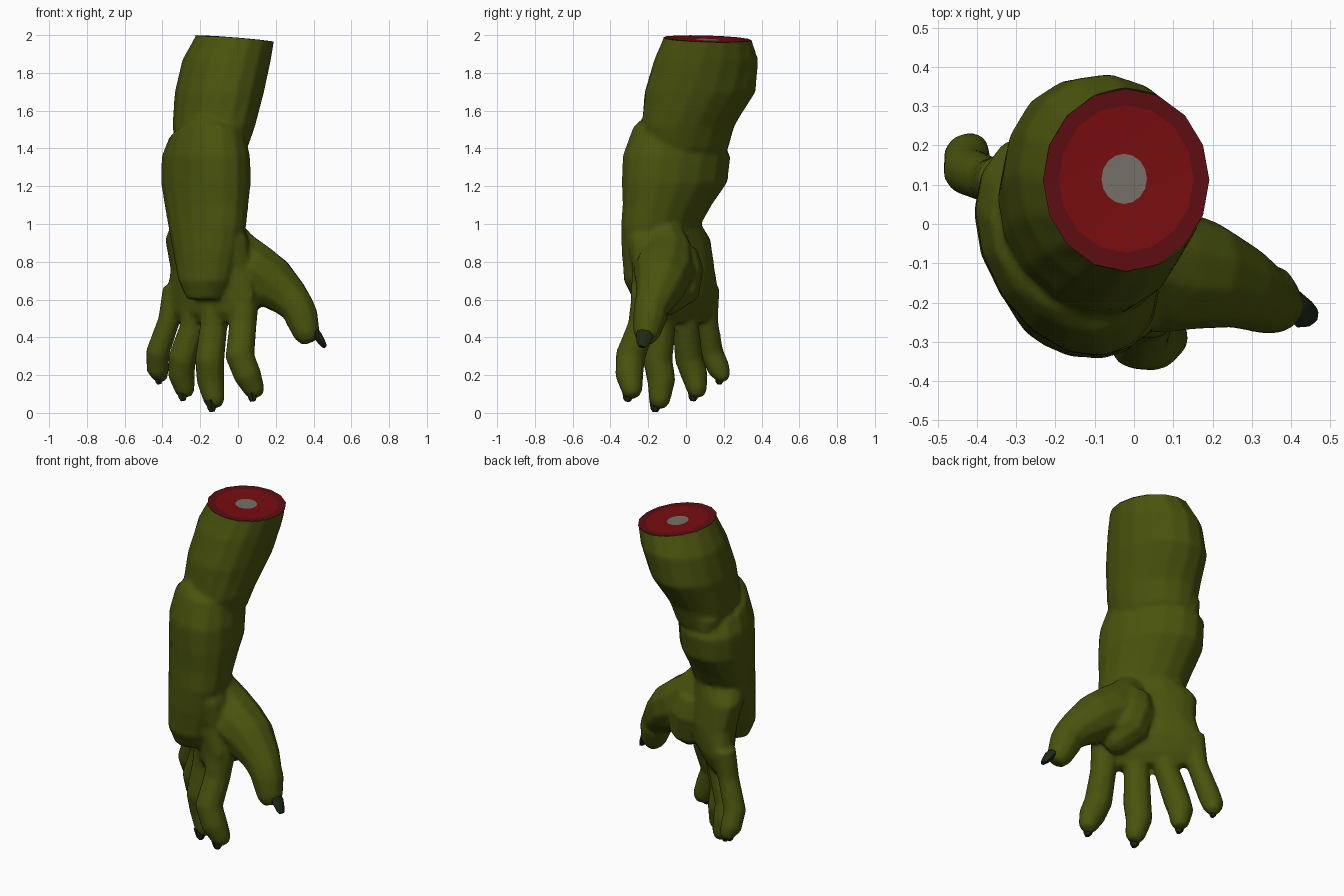
import bpy, bmesh, math
from mathutils import Vector

if "Cube" in bpy.data.objects:
    bpy.data.objects.remove(bpy.data.objects["Cube"])

def material(name, rgb):
    m = bpy.data.materials.new(name)
    m.diffuse_color = (*rgb, 1)
    m.use_nodes = True
    m.node_tree.nodes["Principled BSDF"].inputs["Base Color"].default_value = m.diffuse_color
    return m

skin = material("green_skin", (0.068, 0.086, 0.004))
flesh = material("red_flesh", (0.19, 0.004, 0.005))
rim = material("dark_red_rim", (0.11, 0.004, 0.006))
bone = material("grey_bone", (0.18, 0.165, 0.14))
nail = material("dark_nail", (0.012, 0.022, 0.007))

def select(objs):
    bpy.ops.object.select_all(action='DESELECT')
    for ob in objs:
        ob.select_set(True)
    bpy.context.view_layer.objects.active = objs[0]

def loft(name, rings, mats, bands=None):
    """Skin a stack of equal rings and close both ends."""
    n = len(rings[0])
    verts = [v for r in rings for v in r]
    faces, idx = [], []
    for k in range(len(rings) - 1):
        for i in range(n):
            j = (i + 1) % n
            faces.append((k*n + i, k*n + j, (k+1)*n + j, (k+1)*n + i))
            idx.append(bands[k] if bands else 0)
    faces += [tuple(range(n))[::-1], tuple(range((len(rings)-1)*n, len(rings)*n))]
    idx += [0, bands[-1] if bands else 0]
    me = bpy.data.meshes.new(name)
    me.from_pydata(verts, [], faces)
    for m in mats:
        me.materials.append(m)
    me.polygons.foreach_set("material_index", idx)
    bm = bmesh.new()
    bm.from_mesh(me)
    bmesh.ops.recalc_face_normals(bm, faces=bm.faces)
    bm.to_mesh(me)
    bm.free()
    ob = bpy.data.objects.new(name, me)
    bpy.context.collection.objects.link(ob)
    select([ob])
    bpy.ops.object.shade_smooth_by_angle(angle=math.radians(50))
    return ob

def oval(z, cx, cy, rx, ry, skew=0.0, n=16, tilt=(0, 0)):
    """Horizontal oval with half extents rx, ry, skewed along a diagonal."""
    ring = []
    for i in range(n):
        a = 2 * math.pi * i / n
        x = rx * math.cos(a)
        y = ry * (math.sin(a) * math.sqrt(1 - skew * skew) + skew * math.cos(a))
        ring.append(Vector((cx + x, cy + y, z + tilt[0]*x + tilt[1]*y)))
    return ring

def slab(z, cx, cy, wide, thick):
    """Oval broad along the knuckle line."""
    r = math.sqrt((wide * wide + thick * thick) / 2)
    return oval(z, cx, cy, r, r, (thick * thick - wide * wide) / (2 * r * r))

def tube(name, pts, radii, mat=skin, n=10, flat=1.0):
    """Round limb along a path with a rounded tip."""
    pts = [Vector(p) for p in pts]
    end = (pts[-1] - pts[-2]).normalized()
    pts.append(pts[-1] + end * radii[-1] * 0.6)
    radii = list(radii) + [radii[-1] * 0.6]
    rings = []
    for k, (p, r) in enumerate(zip(pts, radii)):
        d = (pts[min(k+1, len(pts)-1)] - pts[max(k-1, 0)]).normalized()
        u = Vector((0, 1, 0)).cross(d).normalized()
        v = d.cross(u)
        rings.append([p + r * (flat * u * math.cos(a) + v * math.sin(a))
                      for a in (2*math.pi*(i+0.5)/n for i in range(n))])
    return loft(name, rings, [mat])

body = []

# Upper arm, running past the cut so it can be sliced
body.append(loft("arm", [
    oval(1.30, -.15, -.01, .12, .14, -.25),
    oval(1.40, -.14, .00, .19, .225, -.25),
    oval(1.52, -.128, .01, .22, .25, -.22),
    oval(1.70, -.098, .075, .237, .297, -.14),
    oval(1.87, -.06, .107, .235, .277, -.08),
    oval(1.98, -.02, .112, .213, .234),
    oval(2.15, .04, .12, .18, .18)], [skin]))

# Forearm, overlapping the elbow above and the back of the hand below
body.append(loft("forearm", [
    oval(1.54, -.17, -.13, .10, .09, tilt=(0, -.3)),
    oval(1.47, -.165, -.045, .20, .235, -.25, tilt=(0, -.2)),
    oval(1.36, -.17, -.050, .234, .287, -.3),
    oval(1.22, -.17, -.060, .238, .28, -.32),
    oval(1.10, -.167, -.10, .222, .237, -.32),
    oval(0.99, -.163, -.135, .207, .21, -.32),
    oval(0.86, -.165, -.165, .18, .178, -.25),
    oval(0.70, -.17, -.205, .147, .125, -.15),
    oval(0.60, -.17, -.20, .10, .08)], [skin]))

# Small bump behind the elbow
body.append(tube("elbow", [(-.24, .13, 1.50), (-.25, .155, 1.45), (-.25, .155, 1.40)],
                 [.05, .08, .07]))

# Palm, broad along the knuckle line
body.append(loft("palm", [
    slab(1.06, -.165, -.12, .18, .15),
    slab(0.92, -.165, -.09, .28, .14),
    slab(0.76, -.14, -.065, .28, .13),
    slab(0.62, -.14, -.06, .315, .11),
    slab(0.53, -.15, -.07, .30, .085),
    slab(0.48, -.155, -.07, .25, .05)], [skin]))

# Fingers
fingers = {
    "index_finger": ([(.03, -.20, .64), (.025, -.235, .46), (.01, -.295, .30),
                      (.05, -.30, .20), (.09, -.285, .115)], 1.0),
    "middle_finger": ([(-.10, -.12, .64), (-.13, -.13, .45), (-.15, -.15, .28),
                       (-.145, -.13, .17), (-.125, -.14, .06)], 1.0),
    "ring_finger": ([(-.20, -.02, .64), (-.24, .00, .45), (-.295, .015, .29),
                     (-.30, .045, .20), (-.28, .06, .115)], .95),
    "little_finger": ([(-.33, .11, .66), (-.365, .11, .49), (-.425, .135, .32),
                       (-.425, .175, .23), (-.41, .195, .195)], .80),
}
for name, (path, s) in fingers.items():
    body.append(tube(name, path, [r * s for r in (.088, .075, .08, .076, .056)]))
    # Small pointed nail on the outer side of the tip
    tip = Vector(path[-1])
    out = Vector((-.6, -.6, 0)) * .035 * s
    tube(name + "_nail", [tip + out + Vector((0, 0, .01)),
         tip + out * 1.1 + Vector((.01, 0, -.04 * s))],
         [.034 * s, .024 * s], nail, 6)

# Thumb with its fleshy base, blending up into the wrist
body.append(tube("thumb", [
    (-.08, -.12, .97), (-.03, -.10, .86), (.07, -.115, .75), (.18, -.13, .69),
    (.27, -.16, .61), (.32, -.187, .55), (.335, -.19, .51), (.365, -.21, .415)],
    [.10, .14, .165, .142, .11, .092, .092, .072]))
body.append(tube("thumb_pad", [(-.04, -.04, .86), (-.02, -.03, .76), (.0, -.04, .66),
                               (.05, -.12, .59)], [.10, .125, .12, .09]))
tube("thumb_nail", [(.395, -.215, .455), (.42, -.218, .41), (.45, -.23, .365)],
     [.03, .046, .032], nail, 6, .6)

# Blend the skin parts into one surface
select(body)
bpy.ops.object.join()
arm = bpy.context.view_layer.objects.active
remesh = arm.modifiers.new("blend", 'REMESH')
remesh.mode = 'VOXEL'
remesh.voxel_size = 0.013
smooth = arm.modifiers.new("soften", 'SMOOTH')
smooth.factor, smooth.iterations = 0.5, 5
for m in ("blend", "soften"):
    bpy.ops.object.modifier_apply(modifier=m)

# Slice the top with a tilted plane
tilt = (-.08, -.03)
bm = bmesh.new()
bm.from_mesh(arm.data)
bmesh.ops.bisect_plane(bm, geom=bm.verts[:] + bm.edges[:] + bm.faces[:],
                       plane_co=(-.02, .112, 1.98),
                       plane_no=(-tilt[0], -tilt[1], 1), clear_outer=True)
bm.to_mesh(arm.data)
bm.free()
arm.data.materials.clear()
arm.data.materials.append(skin)
select([arm])
bpy.ops.object.shade_smooth_by_angle(angle=math.radians(60))

# Cut face: rim, flesh and bone
loft("cut_face", [
    oval(1.975, -.02, .112, .20, .22, tilt=tilt),
    oval(1.981, -.02, .112, .212, .233, tilt=tilt),
    oval(1.979, -.02, .115, .172, .188, tilt=tilt),
    oval(1.976, -.025, .115, .058, .064, tilt=tilt)],
    [rim, flesh, bone], [0, 0, 1, 2])
